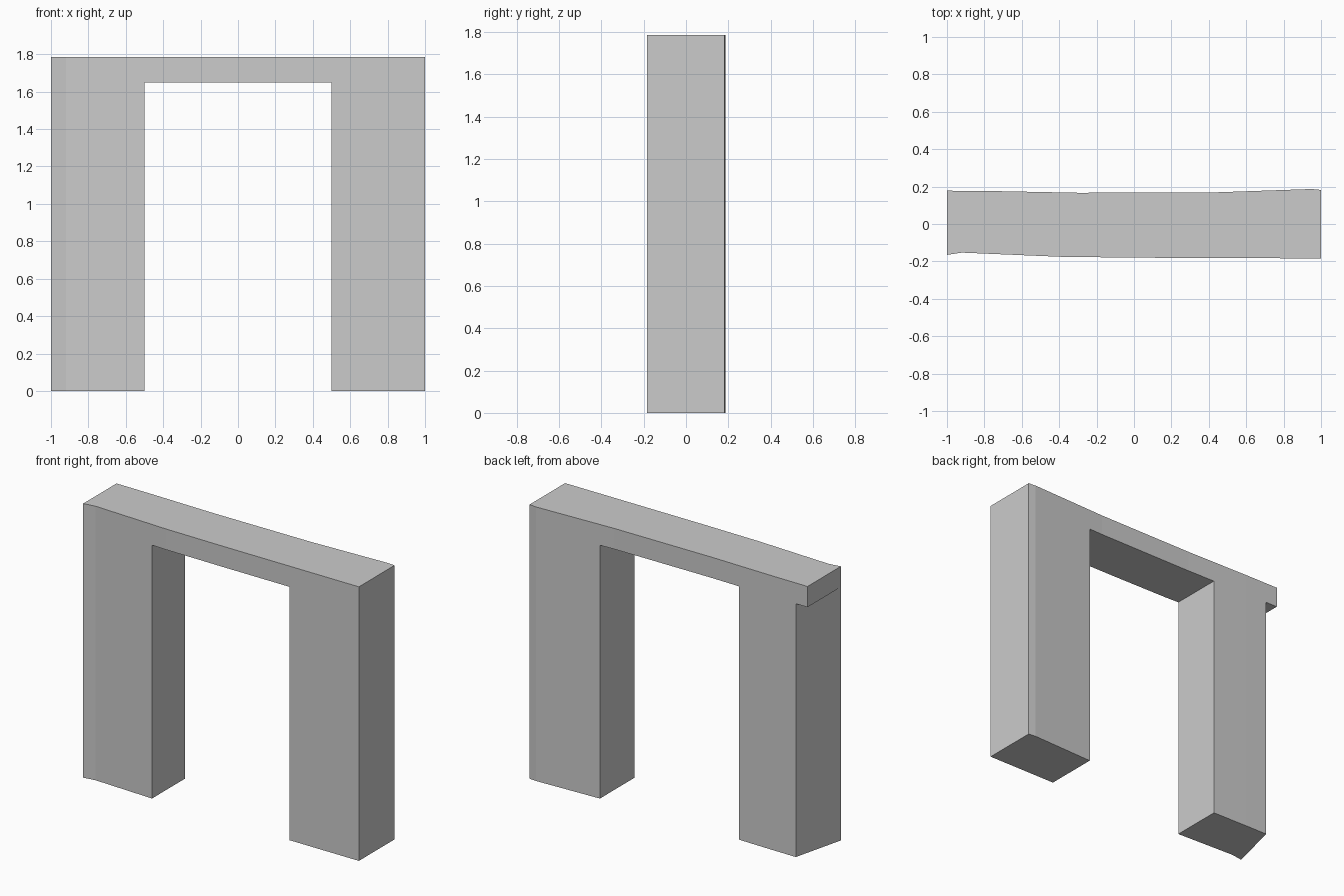
import bpy, bmesh

if "Cube" in bpy.data.objects:
    bpy.data.objects.remove(bpy.data.objects["Cube"])

HEIGHT, SOFFIT = 1.785, 1.65


def prism(name, plan, z0, z1):
    """Extrude a counter-clockwise plan outline upward into a solid."""
    bm = bmesh.new()
    face = bm.faces.new([bm.verts.new((x, y, z0)) for x, y in plan])
    ext = bmesh.ops.extrude_face_region(bm, geom=[face], use_keep_orig=True)
    top = [v for v in ext["geom"] if isinstance(v, bmesh.types.BMVert)]
    bmesh.ops.translate(bm, verts=top, vec=(0, 0, z1 - z0))
    bmesh.ops.recalc_face_normals(bm, faces=bm.faces)
    mesh = bpy.data.meshes.new(name)
    bm.to_mesh(mesh)
    bm.free()
    obj = bpy.data.objects.new(name, mesh)
    bpy.context.collection.objects.link(obj)
    return obj


def cut(target, cutter):
    cutter.hide_render = True
    cutter.display_type = 'WIRE'
    mod = target.modifiers.new(cutter.name, 'BOOLEAN')
    mod.operation = 'DIFFERENCE'
    mod.solver = 'EXACT'
    mod.object = cutter
    bpy.context.view_layer.objects.active = target
    bpy.ops.object.modifier_apply(modifier=mod.name)
    bpy.data.objects.remove(cutter)


# Gently curved wall outline, front edge left to right then back edge
front = [(-1, -.165), (-.92, -.153), (-.4, -.175), (0, -.18), (1, -.184)]
back = [(1, .182), (.95, .187), (.4, .168), (-.3, .167), (-.75, .176), (-1, .178)]
archway = prism("archway", front + back, 0, HEIGHT)

# Doorway opening between the two legs
cut(archway, prism("doorway_cutter",
                   [(-.5, -.4), (.5, -.4), (.5, .4), (-.5, .4)], -.1, SOFFIT))

# Slanted outer side of the left leg, leaving the lintel corner overhanging
cut(archway, prism("leg_side_cutter",
                   [(-1.2, -.268), (-1.026, -.268), (-.89, .28), (-1.2, .28)], -.1, SOFFIT))
